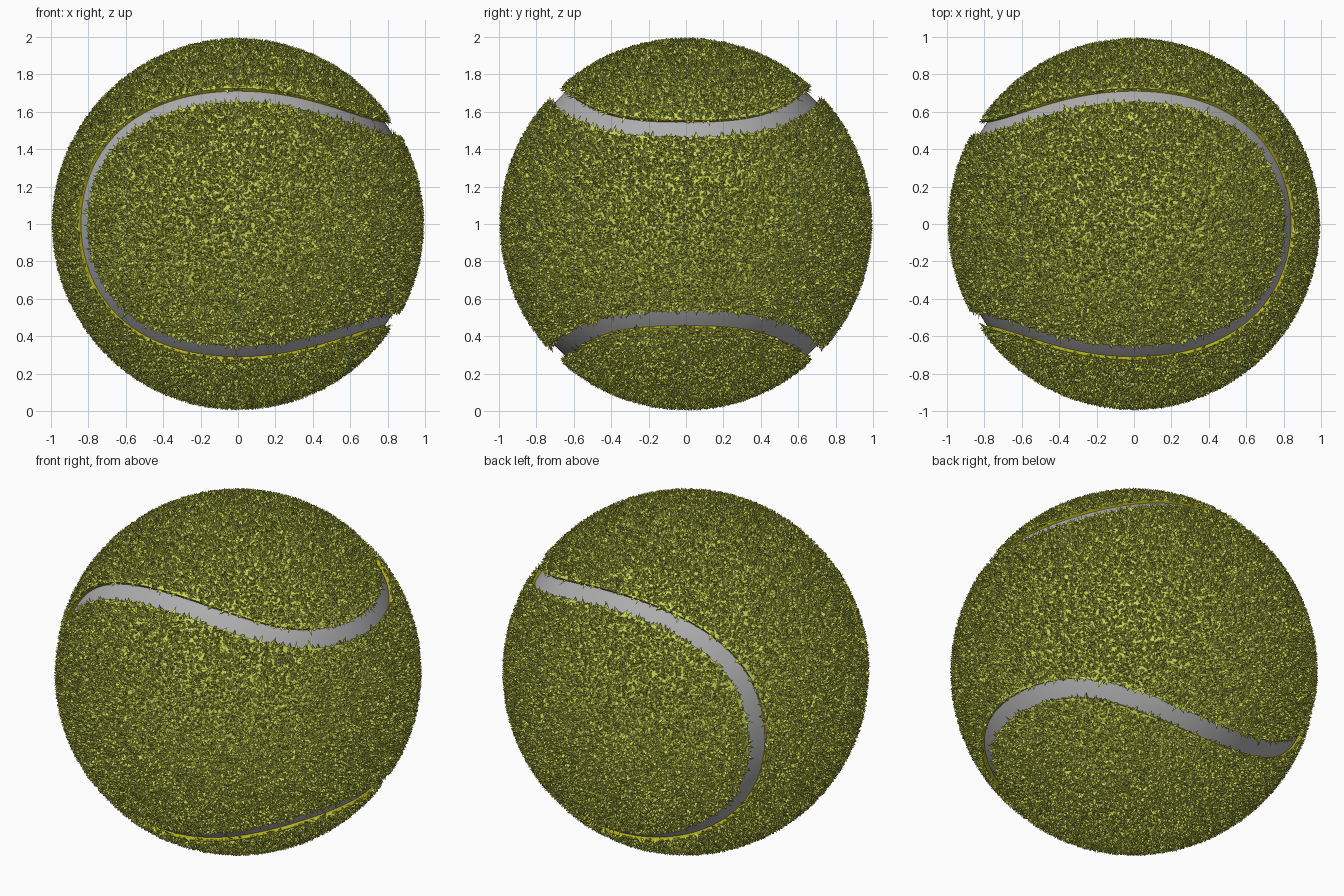
import bpy, bmesh, math, random
from mathutils import Vector, kdtree

if "Cube" in bpy.data.objects:
    bpy.data.objects.remove(bpy.data.objects["Cube"])

random.seed(7)
CENTRE = Vector((0, 0, 1))
SEAM_R, FELT_R, HALF_W = 0.955, 0.976, 0.054


def material(name, rgb):
    m = bpy.data.materials.new(name)
    m.diffuse_color = (*rgb, 1)
    m.use_nodes = True
    m.node_tree.nodes["Principled BSDF"].inputs["Base Color"].default_value = m.diffuse_color
    return m


grey = material("seam grey", (0.42, 0.42, 0.42))
yellow = material("felt yellow", (0.45, 0.42, 0.01))
lime = material("fuzz yellow green", (0.60, 0.67, 0.09))


def seam_point(t):
    """Closed ball seam on the unit sphere."""
    u = 0.75 * math.cos(t) + 0.25 * math.cos(3 * t)
    v = 0.75 * math.sin(t) - 0.25 * math.sin(3 * t)
    k = math.sqrt(0.5)
    x = math.sqrt(0.75) * math.sin(2 * t) + 0.05 * math.sin(6 * t)
    return Vector((x, (u - v) * k, (u + v) * k)).normalized()


def add_object(name, mesh, *mats):
    ob = bpy.data.objects.new(name, mesh)
    ob.location = CENTRE
    bpy.context.collection.objects.link(ob)
    for m in mats:
        mesh.materials.append(m)
    return ob


# Rubber core, seen only along the seam groove
bm = bmesh.new()
bmesh.ops.create_icosphere(bm, subdivisions=6, radius=SEAM_R)
for f in bm.faces:
    f.smooth = True
mesh = bpy.data.meshes.new("seam_core")
bm.to_mesh(mesh)
bm.free()
add_object("seam_core", mesh, grey)


# Felt panels: dog-bone strips whose edge is the seam offset sideways
def felt_panel(name, place):
    rows, cols = 140, 20
    verts, faces = [], []
    for i in range(rows + 1):
        t = -math.pi / 4 + math.pi * i / rows
        p = seam_point(t)
        tangent = (seam_point(t + 1e-4) - seam_point(t - 1e-4)).normalized()
        e = (p + HALF_W * p.cross(tangent)).normalized()
        flat = Vector((e.x, e.y, 0)).normalized()
        for j in range(cols + 1):
            z = e.z * (2 * j / cols - 1)
            q = flat * math.sqrt(1 - z * z) + Vector((0, 0, z))
            verts.append(place(q) * FELT_R)
    w = cols + 1
    for i in range(rows):
        for j in range(cols):
            a = i * w + j
            faces.append((a, a + 1, a + w + 1, a + w))
    mesh = bpy.data.meshes.new(name)
    mesh.from_pydata(verts, [], faces)
    bm = bmesh.new()
    bm.from_mesh(mesh)
    bmesh.ops.remove_doubles(bm, verts=bm.verts, dist=1e-5)
    bm.normal_update()
    flip = [f for f in bm.faces if f.normal.dot(f.calc_center_median()) < 0]
    bmesh.ops.reverse_faces(bm, faces=flip)
    bm.to_mesh(mesh)
    bm.free()
    # fuzz colour on top, plain felt on the cut edge
    ob = add_object(name, mesh, lime, yellow)
    mod = ob.modifiers.new("thickness", "SOLIDIFY")
    mod.thickness, mod.offset = 0.04, -1
    mod.material_offset_rim = 1
    bpy.ops.object.select_all(action="DESELECT")
    ob.select_set(True)
    bpy.context.view_layer.objects.active = ob
    bpy.ops.object.modifier_apply(modifier=mod.name)
    bpy.ops.object.shade_smooth_by_angle(angle=math.radians(40))


felt_panel("felt_panel_right", lambda q: q)
felt_panel("felt_panel_left", lambda q: Vector((-q.x, q.z, q.y)))

# Fuzz: short three-sided spikes all over the felt, none rooted on the seam
samples = 1500
tree = kdtree.KDTree(samples)
for i in range(samples):
    tree.insert(seam_point(2 * math.pi * i / samples), i)
tree.balance()

COUNT = 64000
verts, faces = [], []
golden = math.pi * (3 - math.sqrt(5))
for i in range(COUNT):
    z = 1 - 2 * (i + 0.5) / COUNT
    s = math.sqrt(1 - z * z)
    n = Vector((s * math.cos(golden * i), s * math.sin(golden * i), z))
    n = (n + Vector([random.uniform(-0.006, 0.006) for _ in range(3)])).normalized()
    near, _, gap = tree.find(n)
    if gap < HALF_W + 0.003:
        continue
    a = n.orthogonal().normalized()
    b = n.cross(a)
    turn, r = random.uniform(0, 6.283), random.uniform(0.012, 0.017)
    lean, way = random.uniform(0, 0.032), random.uniform(0, 6.283)
    shift = (a * math.cos(way) + b * math.sin(way)) * lean
    height = random.uniform(0.986, 1.0)
    # spikes along the cut edge spill over the groove
    if gap < HALF_W + 0.016 and random.random() < 0.5:
        shift = shift * 0.6 + (near - n).normalized() * random.uniform(0.01, 0.04)
        height = random.uniform(0.968, 0.998)
    k = len(verts)
    for c in range(3):
        g = turn + c * 2 * math.pi / 3
        verts.append(n * (FELT_R - 0.008) + (a * math.cos(g) + b * math.sin(g)) * r)
    verts.append((n + shift).normalized() * height)
    faces += [(k, k + 1, k + 3), (k + 1, k + 2, k + 3), (k + 2, k, k + 3)]
mesh = bpy.data.meshes.new("felt_fuzz")
mesh.from_pydata(verts, [], faces)
add_object("felt_fuzz", mesh, lime)
